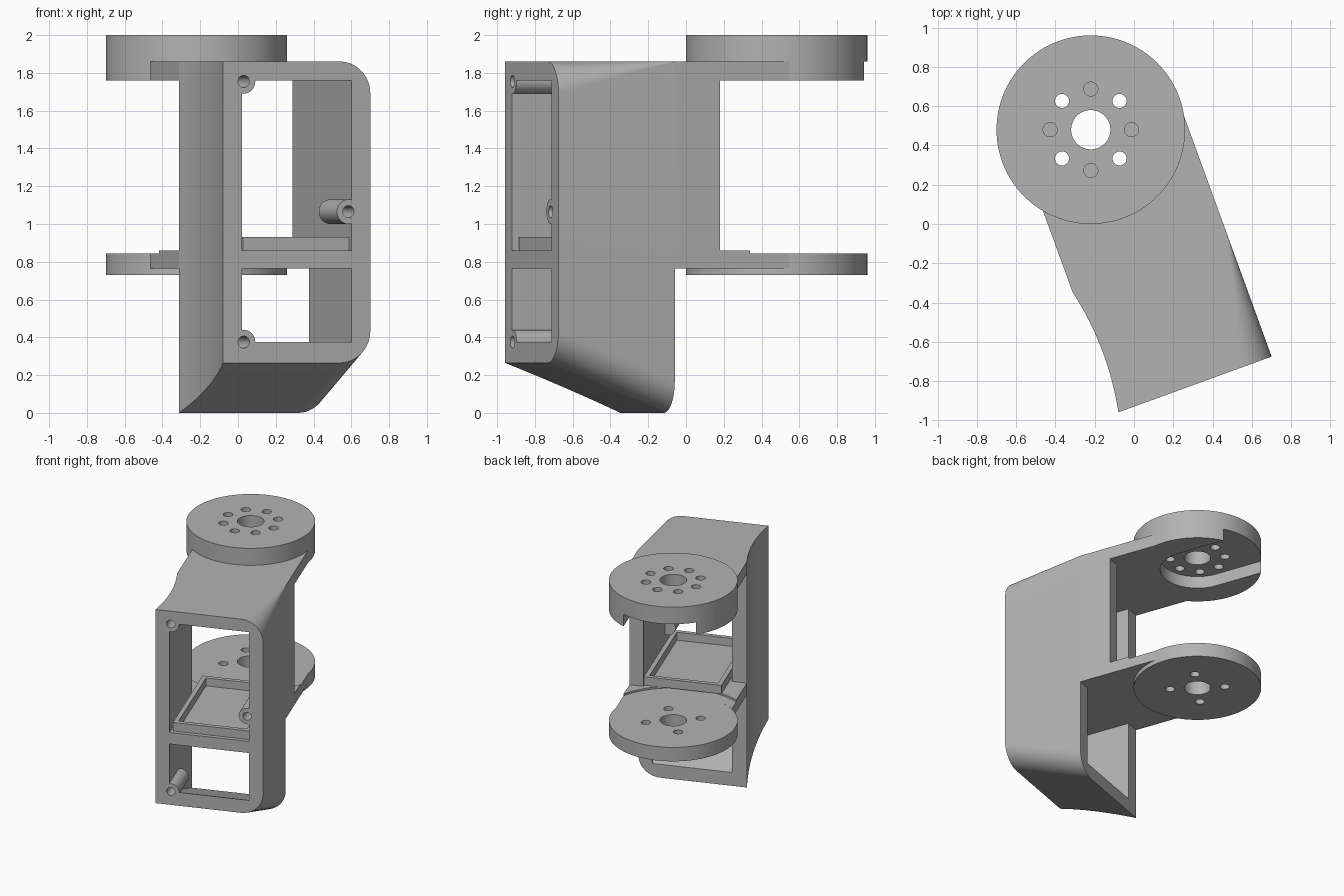
import bpy, bmesh
from math import sin, cos, pi, radians, sqrt, asin
from mathutils import Matrix

if "Cube" in bpy.data.objects:
    bpy.data.objects.remove(bpy.data.objects["Cube"])

grey = bpy.data.materials.new("plain grey")
grey.use_nodes = True
COLOR = (0.45, 0.45, 0.45, 1)
grey.diffuse_color = COLOR
grey.node_tree.nodes["Principled BSDF"].inputs["Base Color"].default_value = COLOR

# Local frame: origin on the pivot axis, x across, y towards the pivot, z up
FRAME = Matrix.Translation((-0.22, 0.48, 0)) @ Matrix.Rotation(radians(20), 4, 'Z')
LEFT, RIGHT = -0.37, 0.47            # outer sides
IN_L, IN_R = -0.254, 0.363           # inner sides
FRONT, BACK, WALL_BACK = -1.40, -0.745, -0.49
TOP, DISC_R = 1.86, 0.48


def loft(name, rings):
    """Closed solid through a list of equal-length rings of 3D points."""
    bm = bmesh.new()
    rows = [[bm.verts.new(p) for p in ring] for ring in rings]
    n = len(rows[0])
    for a, b in zip(rows, rows[1:]):
        for i in range(n):
            j = (i + 1) % n
            bm.faces.new((a[i], a[j], b[j], b[i]))
    bm.faces.new(rows[0])
    bm.faces.new(rows[-1])
    bmesh.ops.recalc_face_normals(bm, faces=bm.faces)
    mesh = bpy.data.meshes.new(name)
    bm.to_mesh(mesh)
    bm.free()
    ob = bpy.data.objects.new(name, mesh)
    ob.matrix_world = FRAME
    mesh.materials.append(grey)
    bpy.context.collection.objects.link(ob)
    return ob


def prism(name, outline, z0, z1):
    return loft(name, [[(x, y, z) for x, y in outline] for z in (z0, z1)])


def box(name, x0, x1, y0, y1, z0, z1):
    return prism(name, [(x0, y0), (x1, y0), (x1, y1), (x0, y1)], z0, z1)


def circle(cx, cy, r, n=64):
    return [(cx + r * cos(2 * pi * i / n), cy + r * sin(2 * pi * i / n)) for i in range(n)]


def rod(name, x, z, r, y0, y1):
    return loft(name, [[(a, y, b) for a, b in circle(x, z, r, 32)] for y in (y0, y1)])


def combine(ob, others, operation):
    for other in others:
        mod = ob.modifiers.new("cut", 'BOOLEAN')
        mod.operation, mod.object, mod.solver = operation, other, 'EXACT'
        bpy.context.view_layer.update()
        bpy.context.view_layer.objects.active = ob
        bpy.ops.object.modifier_apply(modifier=mod.name)
        bpy.data.objects.remove(other)


def smooth(ob):
    bpy.ops.object.select_all(action='DESELECT')
    ob.select_set(True)
    bpy.context.view_layer.objects.active = ob
    bpy.ops.object.shade_smooth_by_angle(angle=radians(25))


# Body: rounded section with sloping underside and a shallow hollow on one side
def section(y):
    t = (y - BACK) / (FRONT - BACK)
    low = 0.265 * t
    side = LEFT + 0.01 * t + 0.14 * t * (1 - t)
    r_top, r_low = max(0.002, 0.17 * t), 0.17
    pts = [(side, y, low)]
    for r, cz, start in ((r_low, low + r_low, -90), (r_top, TOP - r_top, 0)):
        for i in range(13):
            a = radians(start + 90 * i / 12)
            pts.append((RIGHT - r + r * cos(a), y, cz + r * sin(a)))
    return pts + [(side, y, TOP)]


body = loft("body_shell", [section(BACK + (FRONT - BACK) * i / 16) for i in range(17)])
upper_bay = box("upper_bay_cutter", IN_L, IN_R, FRONT - 0.2, BACK + 0.2, 0.86, 1.76)


def bay_ring(y):
    floor = 0.11 + 0.265 * (y - BACK) / (FRONT - BACK)
    return [(IN_L, y, floor), (IN_R, y, floor), (IN_R, y, 0.765), (IN_L, y, 0.765)]


lower_bay = loft("lower_bay_cutter", [bay_ring(FRONT - 0.2), bay_ring(BACK + 0.2)])
combine(body, [upper_bay, lower_bay], 'DIFFERENCE')

# Screw bosses with blind holes
SCREWS = [(-0.243, 1.755), (-0.243, 0.375), (0.347, 1.065)]
combine(body, [rod("boss", x, z, 0.065, FRONT, FRONT + 0.28) for x, z in SCREWS], 'UNION')
combine(body, [rod("boss_hole", x, z, 0.032, FRONT - 0.1, FRONT + 0.24) for x, z in SCREWS],
        'DIFFERENCE')
smooth(body)

# Side wall continuing behind the upper bay
box("rear_side_wall", IN_R, RIGHT, BACK, WALL_BACK, 0.86, 1.76)


# Arms: plates whose far end is scooped to follow a circle round the pivot
def arm(name, r, z0, z1):
    a0, a1 = -pi + asin(sqrt(r * r - LEFT * LEFT) / r), -asin(sqrt(r * r - RIGHT * RIGHT) / r)
    arc = [(r * cos(a1 + (a0 - a1) * i / 32), r * sin(a1 + (a0 - a1) * i / 32)) for i in range(33)]
    smooth(prism(name, [(LEFT, BACK), (RIGHT, BACK)] + arc, z0, z1))


arm("upper_arm", DISC_R, 1.76, TOP)
arm("lower_arm", DISC_R, 0.765, 0.845)
arm("lower_arm_step", 0.57, 0.845, 0.86)


# Pivot discs with centre bore and ring of screw holes
def disc(name, z0, z1, angles):
    ob = prism(name, circle(0, 0, DISC_R, 96), z0, z1)
    cutters = [prism("bore", circle(0, 0, 0.1, 48), z0 - 0.1, z1 + 0.1)]
    for deg in angles:
        a = radians(deg - 20)
        spot = circle(0.207 * cos(a), 0.207 * sin(a), 0.036, 24)
        cutters.append(prism("screw_hole", spot, z0 - 0.1, z1 + 0.1))
    combine(ob, cutters, 'DIFFERENCE')
    return ob


top_disc = disc("top_pivot_disc", 1.76, 2.0, range(0, 360, 45))
SLOT = 0.28
slot_outline = [(SLOT * cos(pi + pi * i / 32), SLOT * sin(pi + pi * i / 32)) for i in range(33)]
slot_outline += [(SLOT, 0.7), (-SLOT, 0.7)]
combine(top_disc, [prism("slot_cutter", slot_outline, 1.6, TOP)], 'DIFFERENCE')
smooth(top_disc)
smooth(disc("bottom_pivot_disc", 0.73, 0.845, range(45, 360, 90)))

# Shallow tray on the shelf
X0, X1, Y0, Y1, RIM = -0.235, IN_R, -1.367, -0.51, 0.035
tray = box("tray_rim", X0, X1, Y0, Y1, 0.86, 0.93)
combine(tray, [box("tray_cutter", X0 + RIM, X1 - RIM, Y0 + RIM, Y1 - RIM, 0.865, 1.0)],
        'DIFFERENCE')
